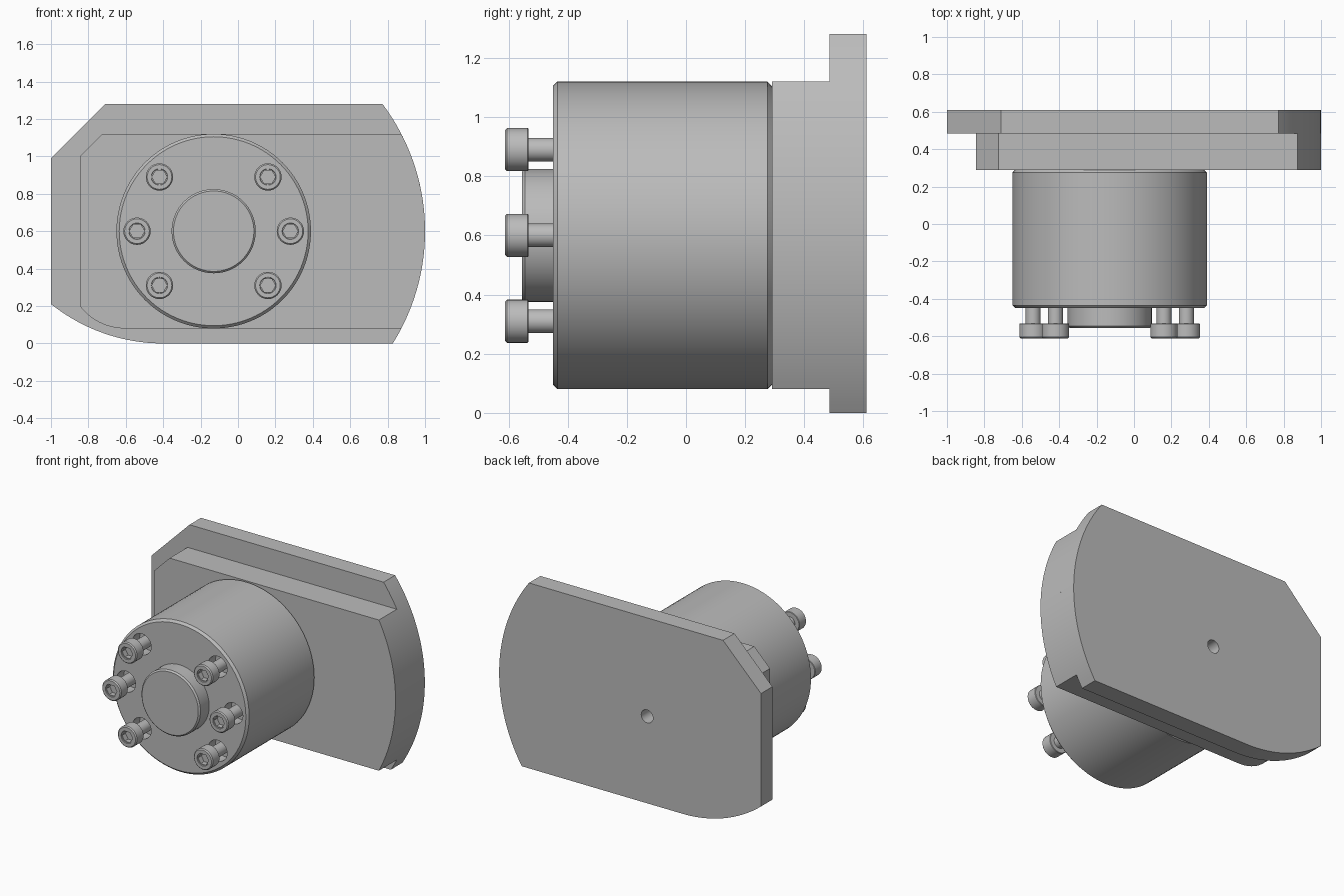
import bpy, bmesh, math
from mathutils import Vector

if "Cube" in bpy.data.objects:
    bpy.data.objects.remove(bpy.data.objects["Cube"], do_unlink=True)

AX, AZ = -0.13, 0.60          # main axis, running along y
OUTER = 1.13                  # radius of the rounded plate end

steel = bpy.data.materials.new("plain_grey")
steel.use_nodes = True
GREY = (0.5, 0.5, 0.5, 1)
steel.diffuse_color = GREY
steel.node_tree.nodes["Principled BSDF"].inputs["Base Color"].default_value = GREY


def finish(name, bm):
    bmesh.ops.recalc_face_normals(bm, faces=bm.faces)
    mesh = bpy.data.meshes.new(name)
    bm.to_mesh(mesh)
    bm.free()
    mesh.materials.append(steel)
    obj = bpy.data.objects.new(name, mesh)
    bpy.context.collection.objects.link(obj)
    return obj


def activate(obj):
    bpy.ops.object.select_all(action='DESELECT')
    obj.select_set(True)
    bpy.context.view_layer.objects.active = obj


def smooth(obj):
    activate(obj)
    bpy.ops.object.shade_smooth_by_angle(angle=math.radians(25))


def lathe(name, profile, x, z, sides):
    """Turn (radius, y) points about an axis along y; both ends are closed."""
    bm = bmesh.new()
    rings = []
    for r, y in profile:
        angles = [math.tau * i / sides for i in range(sides)]
        rings.append([bm.verts.new((x + r * math.cos(a), y, z + r * math.sin(a))) for a in angles])
    for a, b in zip(rings, rings[1:]):
        for i in range(sides):
            j = (i + 1) % sides
            bm.faces.new((a[i], a[j], b[j], b[i]))
    bm.faces.new(rings[0])
    bm.faces.new(rings[-1])
    return finish(name, bm)


def arc(cx, cz, r, start, end, n):
    steps = [start + (end - start) * i / n for i in range(n + 1)]
    return [(cx + r * math.cos(a), cz + r * math.sin(a)) for a in steps]


def plate(name, left, top, bottom, corner, round_r, round_x, y0, y1):
    """Plate with a rounded right end, one chamfered and one rounded left corner."""
    hi = math.asin((top - AZ) / OUTER)
    lo = math.asin((bottom - AZ) / OUTER)
    sweep = math.acos((left - round_x) / round_r)
    outline = arc(AX, AZ, OUTER, lo, hi, 40)
    outline += [(left + corner, top), (left, top - corner)]
    outline += arc(round_x, bottom + round_r, round_r, -sweep, -math.pi / 2, 16)
    bm = bmesh.new()
    face = bm.faces.new([bm.verts.new((x, y0, z)) for x, z in outline])
    ext = bmesh.ops.extrude_face_region(bm, geom=[face])
    verts = [v for v in ext["geom"] if isinstance(v, bmesh.types.BMVert)]
    bmesh.ops.translate(bm, verts=verts, vec=Vector((0, y1 - y0, 0)))
    return finish(name, bm)


def cut(obj, cutter):
    mod = obj.modifiers.new("cut", 'BOOLEAN')
    mod.operation = 'DIFFERENCE'
    mod.solver = 'EXACT'
    mod.object = cutter
    activate(obj)
    bpy.ops.object.modifier_apply(modifier=mod.name)
    bpy.data.objects.remove(cutter, do_unlink=True)


# Stepped mounting plate with a centre hole in the back
flange = plate("back_flange", -1.0, 1.28, 0.0, 0.29, 0.96, -0.40, 0.485, 0.61)
shoulder = plate("front_shoulder", -0.845, 1.12, 0.08, 0.12, 0.30, -0.605, 0.29, 0.485)
for part in (flange, shoulder):
    cut(part, lathe("hole_cutter", [(0.045, 0.2), (0.045, 0.7)], AX, AZ, 32))
    smooth(part)

# Main cylinder with chamfered rims
body = lathe("main_cylinder", [(0.505, -0.45), (0.52, -0.435), (0.52, 0.275), (0.505, 0.29)], AX, AZ, 96)

# Central boss
boss = lathe("centre_boss", [(0.215, -0.555), (0.225, -0.545), (0.225, -0.44)], AX, AZ, 64)
smooth(boss)

# Six socket screws over counterbored holes
for i, deg in enumerate((0, 45, 135, 180, 225, 315)):
    a = math.radians(deg)
    x, z = AX + 0.41 * math.cos(a), AZ + 0.41 * math.sin(a)
    cut(body, lathe("bore_cutter", [(0.072, -0.5), (0.072, -0.37)], x, z, 32))
    screw = lathe(f"screw_{i + 1}", [
        (0.042, -0.607), (0.044, -0.612), (0.066, -0.612), (0.073, -0.605),
        (0.073, -0.535), (0.070, -0.532), (0.040, -0.532), (0.040, -0.36)], x, z, 32)
    cut(screw, lathe("socket_cutter", [(0.040, -0.65), (0.040, -0.57)], x, z, 6))
    smooth(screw)
smooth(body)
